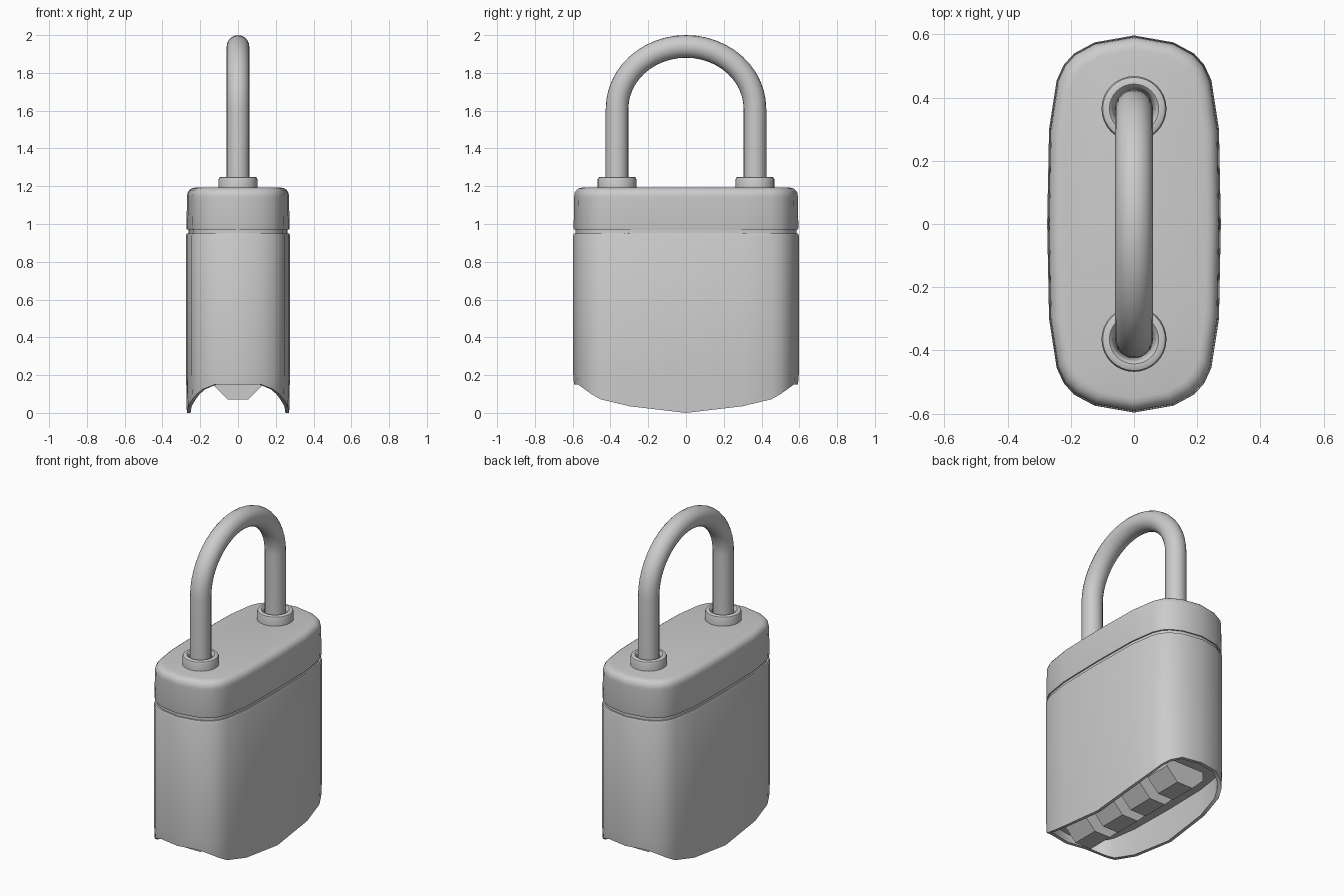
import bpy, bmesh, math
from mathutils import Matrix

if "Cube" in bpy.data.objects:
    bpy.data.objects.remove(bpy.data.objects["Cube"])

# quarter outline of the case (x, y, height of the scalloped lower edge)
QUARTER = [(0.275, 0, 0.0), (0.269, 0.30, 0.035), (0.245, 0.455, 0.072),
           (0.222, 0.505, 0.10), (0.19, 0.54, 0.125), (0.125, 0.575, 0.15), (0, 0.597, 0.15)]
HALF = QUARTER + [(-x, y, z) for x, y, z in QUARTER[-2::-1]]
OUTLINE = HALF + [(x, -y, z) for x, y, z in HALF[-2:0:-1]]


def finish(name, bm, angle=35):
    bmesh.ops.recalc_face_normals(bm, faces=bm.faces[:])
    mesh = bpy.data.meshes.new(name)
    bm.to_mesh(mesh)
    bm.free()
    ob = bpy.data.objects.new(name, mesh)
    bpy.context.collection.objects.link(ob)
    bpy.ops.object.select_all(action='DESELECT')
    ob.select_set(True)
    bpy.context.view_layer.objects.active = ob
    if angle:
        bpy.ops.object.shade_smooth_by_angle(angle=math.radians(angle))
    return ob


def loft(name, rings, caps=True, closed=False, angle=35):
    bm = bmesh.new()
    vr = [[bm.verts.new(p) for p in ring] for ring in rings]
    pairs = list(zip(vr, vr[1:])) + ([(vr[-1], vr[0])] if closed else [])
    for a, b in pairs:
        for i in range(len(a)):
            j = (i + 1) % len(a)
            bm.faces.new((a[i], a[j], b[j], b[i]))
    if caps:
        bm.faces.new(vr[0])
        bm.faces.new(vr[-1])
    return finish(name, bm, angle)


def section(inset, z=None):
    # case outline moved inwards; z=None follows the scalloped edge
    return [(x * (1 - inset / 0.275), y * (1 - inset / 0.597), h if z is None else z)
            for x, y, h in OUTLINE]


# lower case with hollow underside
loft("case_body", [section(0.024, 0.2), section(0.024), section(0.004), section(0, 0.2),
                   section(0, 0.94), section(0.004, 0.95), section(0.02, 0.95)])

# recessed neck between case and lid
loft("groove_neck", [section(0.012, 0.93), section(0.012, 0.99)])

# lid with rounded top edge
loft("case_lid", [section(0.015, 0.97), section(0.004, 0.97), section(0.002, 0.98),
                  section(0.005, 1.14)] +
     [section(0.005 + 0.04 * (1 - math.cos(t)), 1.15 + 0.042 * math.sin(t))
      for t in [math.radians(a) for a in (0, 22, 45, 67, 90)]])

# collars around the shackle legs
PROFILE = [(0.103, 1.18), (0.103, 1.235), (0.099, 1.246), (0.09, 1.25),
           (0.078, 1.25), (0.069, 1.242), (0.066, 1.23), (0.058, 1.18)]
for side, cy in (("front", -0.365), ("rear", 0.365)):
    loft(side + "_collar",
         [[(r * math.cos(k * math.pi / 16), cy + r * math.sin(k * math.pi / 16), z)
           for k in range(32)] for r, z in PROFILE], caps=False, closed=True)

# shackle: round tube swept along two legs and an elliptical arch
A, B, R, BASE = 0.365, 0.33, 0.06, 1.61
path = [(A, 1.1, 1, 0)]
for k in range(25):
    t = math.pi * k / 24
    ny, nz = math.cos(t) / A, math.sin(t) / B
    n = math.hypot(ny, nz)
    path.append((A * math.cos(t), BASE + B * math.sin(t), ny / n, nz / n))
path.append((-A, 1.1, -1, 0))
rings = []
for y, z, ny, nz in path:
    ring = []
    for k in range(20):
        a = math.tau * k / 20
        ring.append((R * math.sin(a), y + R * math.cos(a) * ny, z + R * math.cos(a) * nz))
    rings.append(ring)
loft("shackle", rings)

# four octagonal number dials under the case
for i in range(4):
    cy = (i - 1.5) * 0.24
    r = 0.132 / math.cos(math.pi / 8)
    loft("dial_%d" % (i + 1),
         [[(r * math.cos((k + 0.5) * math.pi / 4), y, 0.202 + r * math.sin((k + 0.5) * math.pi / 4))
           for k in range(8)] for y in (cy - 0.085, cy + 0.085)], angle=0)
